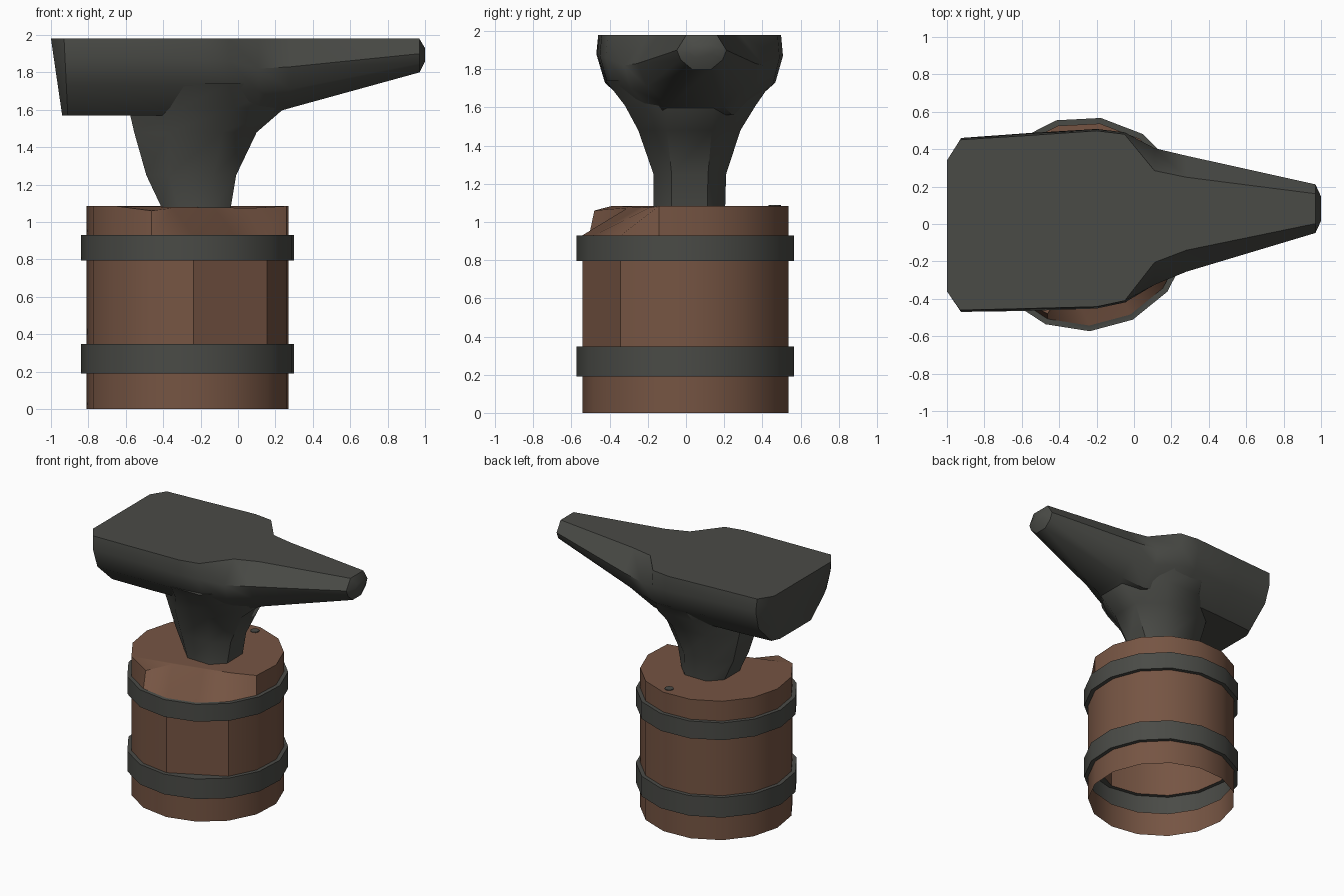
import bpy, bmesh, math

if "Cube" in bpy.data.objects:
    bpy.data.objects.remove(bpy.data.objects["Cube"])


def material(name, rgb):
    m = bpy.data.materials.new(name)
    m.diffuse_color = (*rgb, 1)
    m.use_nodes = True
    m.node_tree.nodes["Principled BSDF"].inputs["Base Color"].default_value = m.diffuse_color
    return m


IRON = material("dark_iron", (0.068, 0.070, 0.062))
WOOD = material("brown_wood", (0.180, 0.090, 0.056))


def loft(name, rings, mats, cap_start=True, cap_end=True, strip_mat=None, angle=35):
    """Skin a list of equal-length rings, optionally capping the ends."""
    bm = bmesh.new()
    vs = [[bm.verts.new(p) for p in r] for r in rings]
    n = len(rings[0])
    for j in range(len(rings) - 1):
        for i in range(n):
            k = (i + 1) % n
            f = bm.faces.new((vs[j][i], vs[j][k], vs[j + 1][k], vs[j + 1][i]))
            f.material_index = strip_mat(j) if strip_mat else 0
    if cap_start:
        bm.faces.new(vs[0][::-1])
    if cap_end:
        bm.faces.new(vs[-1])
    me = bpy.data.meshes.new(name)
    bm.to_mesh(me)
    bm.free()
    for m in mats:
        me.materials.append(m)
    ob = bpy.data.objects.new(name, me)
    bpy.context.collection.objects.link(ob)
    bpy.ops.object.select_all(action='DESELECT')
    ob.select_set(True)
    bpy.context.view_layer.objects.active = ob
    bpy.ops.object.shade_smooth_by_angle(angle=math.radians(angle))
    return ob


# Stump with two iron bands: one 15-sided lathed wall, open underneath
CX, R, RB, N = -0.267, 0.5437, 0.574, 15
profile = [(R, 0), (R, .19), (RB, .19), (RB, .347), (R, .347),
           (R, .795), (RB, .795), (RB, .93), (R, .93), (R, 1.085)]


def ring(r, z):
    return [(CX + r * math.cos(math.radians(9 + 24 * i)),
             r * math.sin(math.radians(9 + 24 * i)), z) for i in range(N)]


def mix(a, b, t):
    return tuple(p + (q - p) * t for p, q in zip(a, b))


rings = [ring(r, z) for r, z in profile]
# Flat chopped panel on the front right (drop the corner at -63 degrees)
for j in (4, 5):
    rings[j][12] = mix(rings[j][11], rings[j][13], 0.5)
# Worn front rim, sloping up to a chord across the top
top = rings[-1]
for i, t in ((11, 0.33), (12, 0.58), (13, 0.8)):
    x, y, z = mix(top[9], top[14], t)
    top[i] = (x, y, 1.075)
top[10] = (top[10][0], -0.48, 1.06)
loft("banded_stump", rings, [WOOD, IRON], cap_start=False,
     strip_mat=lambda j: int(j in (1, 2, 3, 5, 6, 7)), angle=30)

# Small iron peg head on the stump top
loft("peg_head", [[(-0.18 + .033 * math.cos(a * math.pi / 4),
                    0.465 + .033 * math.sin(a * math.pi / 4), z)
                   for a in range(8)] for z in (1.08, 1.09)], [IRON])

# Anvil body and horn: sections along x
# x top, x bottom, centre y, half widths (top, mid, low, bottom), heights (same)
sections = [
    (-1.00, -.94, -.01, (.350, .360, .32, .19), (1.98, 1.88, 1.73, 1.57)),
    (-.93, -.91, -.005, (.455, .465, .42, .25), (1.98, 1.88, 1.73, 1.57)),
    (-.58, -.58, .010, (.462, .475, .43, .26), (1.98, 1.88, 1.73, 1.57)),
    (-.20, -.20, .028, (.470, .480, .44, .26), (1.98, 1.87, 1.73, 1.57)),
    (-.05, -.05, .035, (.445, .455, .42, .25), (1.98, 1.86, 1.72, 1.57)),
    (.11, .11, .040, (.245, .365, .33, .20), (1.98, 1.82, 1.70, 1.56)),
    (.28, .28, .055, (.195, .310, .26, .14), (1.98, 1.83, 1.71, 1.61)),
    (.97, .97, .082, (.080, .130, .11, .05), (1.98, 1.90, 1.85, 1.80)),
    (1.00, 1.00, .082, (.040, .065, .055, .03), (1.93, 1.90, 1.88, 1.86)),
]
body = []
for xt, xb, cy, w, h in sections:
    def pt(k, s):
        t = (h[0] - h[k]) / (h[0] - h[3])
        return (xt + (xb - xt) * t, cy + s * w[k], h[k])
    body.append([pt(1, 1), pt(0, 1), pt(0, -1), pt(1, -1),
                 pt(2, -1), pt(3, -1), pt(3, 1), pt(2, 1)])
loft("anvil_body_and_horn", body, [IRON], angle=40)

# Anvil waist: chamfered rectangles flaring upward into the body
# z, x min, x max, y min, y max, chamfer share
waist = []
for z, x0, x1, y0, y1, c in [
        (1.07, -.405, -.04, -.17, .205, .25),
        (1.25, -.49, -.01, -.17, .21, .25),
        (1.48, -.555, .10, -.25, .285, .28),
        (1.61, -.585, .25, -.32, .365, .32),
        (1.74, -.60, .27, -.42, .455, .36)]:
    dx, dy = (x1 - x0) * c, (y1 - y0) * c
    waist.append([(x1, y0 + dy, z), (x1, y1 - dy, z), (x1 - dx, y1, z), (x0 + dx, y1, z),
                  (x0, y1 - dy, z), (x0, y0 + dy, z), (x0 + dx, y0, z), (x1 - dx, y0, z)])
loft("anvil_waist", waist, [IRON], angle=45)
